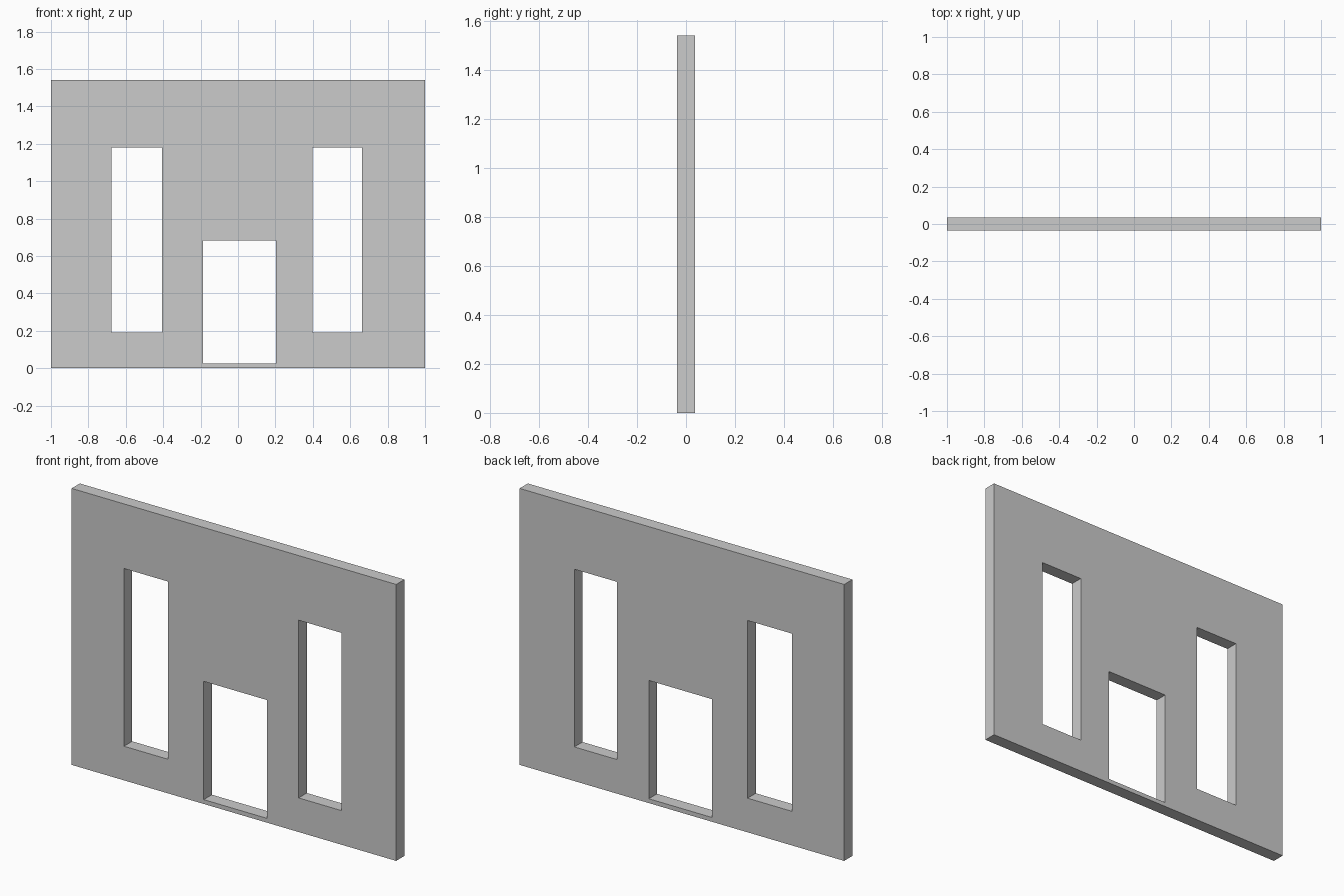
import bpy

if "Cube" in bpy.data.objects:
    bpy.data.objects.remove(bpy.data.objects["Cube"])

DEPTH = 0.072
HEIGHT = 1.54


def box(name, x0, x1, z0, z1, depth):
    """Box spanning x0..x1 and z0..z1, centred on y = 0."""
    bpy.ops.mesh.primitive_cube_add(size=1, location=((x0 + x1) / 2, 0, (z0 + z1) / 2))
    ob = bpy.context.object
    ob.name = name
    ob.scale = (x1 - x0, depth, z1 - z0)
    bpy.ops.object.transform_apply(location=True, rotation=False, scale=True)
    return ob


# Wall panel
wall = box("wall_panel", -1, 1, 0, HEIGHT, DEPTH)

# Openings: x0, x1, z0, z1
openings = {
    "left_window": (-0.677, -0.405, 0.19, 1.18),
    "doorway": (-0.186, 0.204, 0.024, 0.683),
    "right_window": (0.399, 0.663, 0.19, 1.18),
}

# Cut each opening through the wall
for name, bounds in openings.items():
    cutter = box(name + "_cutter", *bounds, DEPTH * 3)
    cutter.hide_render = True
    mod = wall.modifiers.new(name, 'BOOLEAN')
    mod.operation = 'DIFFERENCE'
    mod.solver = 'EXACT'
    mod.object = cutter
    bpy.context.view_layer.objects.active = wall
    bpy.ops.object.modifier_apply(modifier=mod.name)
    bpy.data.objects.remove(cutter, do_unlink=True)
